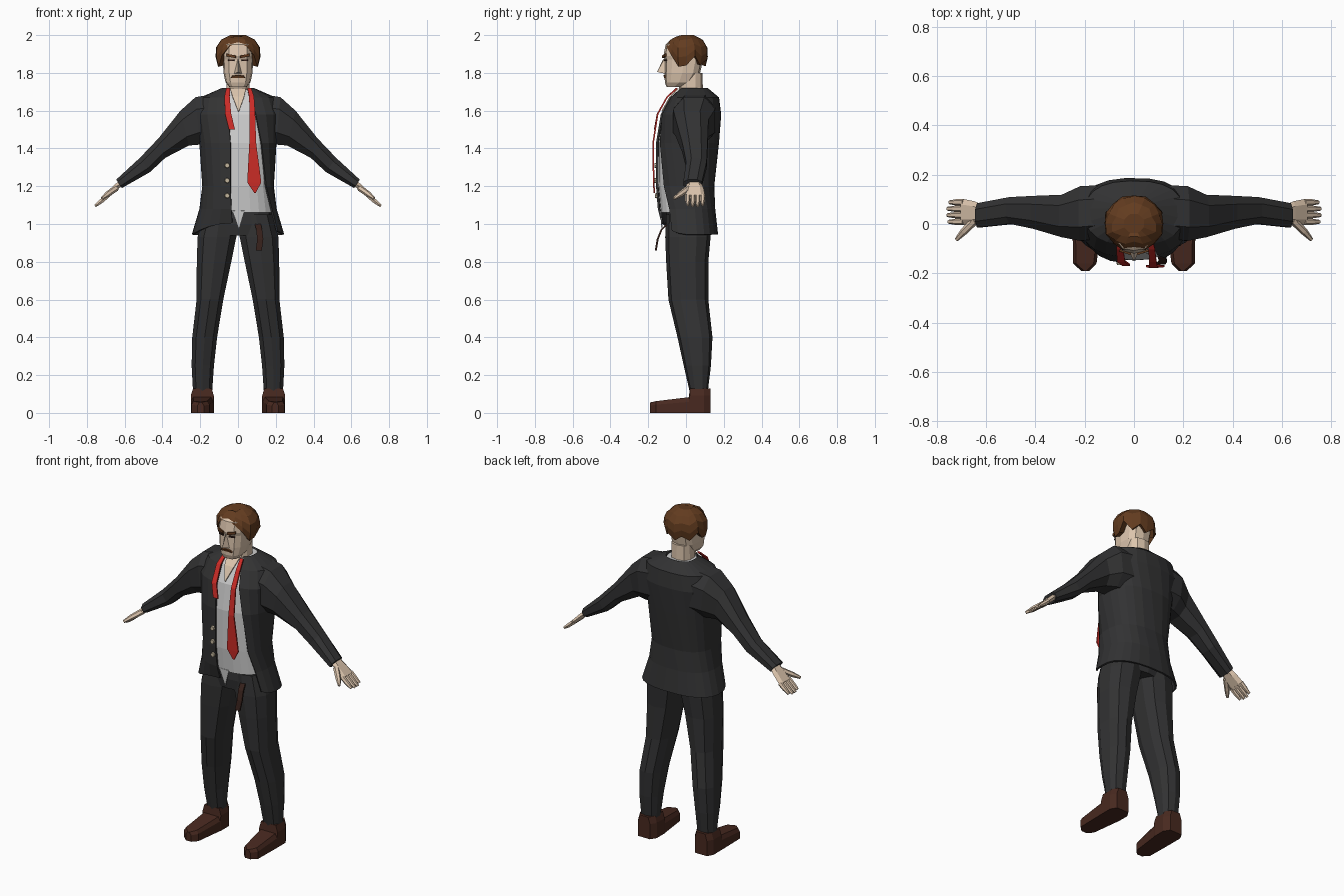
import bpy, bmesh, math
from mathutils import Vector

if "Cube" in bpy.data.objects:
    bpy.data.objects.remove(bpy.data.objects["Cube"])


def material(name, rgb):
    m = bpy.data.materials.new(name)
    m.diffuse_color = (*rgb, 1)
    m.use_nodes = True
    m.node_tree.nodes["Principled BSDF"].inputs["Base Color"].default_value = m.diffuse_color
    return m


SUIT = material("charcoal cloth", (0.032, 0.032, 0.033))
SHIRT = material("pale grey cloth", (0.62, 0.62, 0.62))
SKIN = material("skin", (0.72, 0.56, 0.42))
HAIR = material("brown hair", (0.125, 0.045, 0.014))
SHOE = material("shoe leather", (0.065, 0.022, 0.014))
RED = material("red silk", (0.6, 0.025, 0.02))
BELT = material("dark brown", (0.035, 0.014, 0.01))
BUTTON = material("button cream", (0.55, 0.47, 0.34))


def make(name, verts, faces, mat, mirror=False, closed=True, thick=0):
    me = bpy.data.meshes.new(name)
    me.from_pydata([tuple(v) for v in verts], [], faces)
    if closed:
        bm = bmesh.new()
        bm.from_mesh(me)
        bmesh.ops.recalc_face_normals(bm, faces=bm.faces)
        bm.to_mesh(me)
        bm.free()
    me.materials.append(mat)
    ob = bpy.data.objects.new(name, me)
    bpy.context.collection.objects.link(ob)
    if mirror:
        ob.modifiers.new("Mirror", "MIRROR").use_mirror_merge = False
    if thick:
        s = ob.modifiers.new("Solidify", "SOLIDIFY")
        s.thickness, s.offset = thick, -1
    return ob


def loft(name, rings, mat, wrap=True, **kw):
    """Skin a list of equal-length rings; wrapped lofts get end caps."""
    n = len(rings[0])
    verts = [p for r in rings for p in r]
    faces = []
    for k in range(len(rings) - 1):
        for i in range(n if wrap else n - 1):
            j = (i + 1) % n
            faces.append((k * n + i, k * n + j, (k + 1) * n + j, (k + 1) * n + i))
    if wrap:
        faces += [tuple(range(n)), tuple(range(len(verts) - n, len(verts)))]
    return make(name, verts, faces, mat, closed=wrap, **kw)


def spow(v, p):
    return math.copysign(abs(v) ** p, v)


def oval(z, cx, w, yf, yb, n=12, p=0.8):
    cy, d = (yf + yb) / 2, (yb - yf) / 2
    return [(cx + w * spow(math.sin(a), p), cy - d * spow(math.cos(a), p), z)
            for a in (2 * math.pi * i / n for i in range(n))]


def limb(name, sections, mat, n=8, p=0.8):
    """Mirrored limb; each section is top (x,z), bottom (x,z), y range."""
    rings = []
    for (tx, tz), (bx, bz), y0, y1 in sections:
        ring = []
        for i in range(n):
            a = 2 * math.pi * (i + 0.5) / n
            u = 0.5 + 0.5 * spow(math.cos(a), p) * 1.06
            y = (y0 + y1) / 2 + (y1 - y0) / 2 * spow(math.sin(a), p) * 1.05
            ring.append((bx + (tx - bx) * u, y, bz + (tz - bz) * u))
        rings.append(ring)
    return loft(name, rings, mat, mirror=True)


def tube(name, points, mat, n=6, mirror=True):
    """Tapered tube; points are (x, y, z, radius)."""
    rings = []
    d = (Vector(points[-1][:3]) - Vector(points[0][:3])).normalized()
    u = d.cross(Vector((0, 0, 1))).normalized()
    v = d.cross(u)
    for x, y, z, r in points:
        rings.append([Vector((x, y, z)) + r * (u * math.cos(a) + v * math.sin(a))
                      for a in (2 * math.pi * i / n for i in range(n))])
    return loft(name, rings, mat, mirror=mirror)


# Torso profile: z, half width, front y, back y, opening left x, opening right x
TORSO = [(0.945, .245, -.13, .17, -.03, .21), (1.08, .205, -.15, .155, -.035, .18),
         (1.2, .19, -.16, .15, -.04, .15), (1.43, .205, -.16, .175, -.04, .125),
         (1.58, .225, -.135, .187, -.05, .095), (1.67, .2, -.085, .175, -.055, .075),
         (1.72, .085, -.035, .115, -.05, .055)]


def torso(z):
    for a, b in zip(TORSO, TORSO[1:]):
        if z <= b[0]:
            t = (z - a[0]) / (b[0] - a[0])
            return [p + (q - p) * t for p, q in zip(a, b)]
    return list(TORSO[-1])


def front_y(x, z):
    _, w, yf, yb, _, _ = torso(z)
    s = min(1, abs(x) / w) ** 1.25
    return (yf + yb) / 2 - (yb - yf) / 2 * math.sqrt(1 - s * s) ** 0.8


# Open jacket body
rings = []
for k, (z, w, yf, yb, xl, xr) in enumerate(TORSO):
    a0 = math.asin((xr / w) ** 1.25)
    a1 = 2 * math.pi - math.asin((-xl / w) ** 1.25)
    ring = []
    for i in range(21):
        a = a0 + (a1 - a0) * i / 20
        lift = 0.06 * max(0, math.cos(a)) ** 2 if k == 0 else 0
        ring.append((w * spow(math.sin(a), .8),
                     (yf + yb) / 2 - (yb - yf) / 2 * spow(math.cos(a), .8), z + lift))
    rings.append(ring)
loft("jacket_body", rings, SUIT, wrap=False, thick=0.01)

# Sleeves
limb("sleeve", [((.12, 1.69), (.12, 1.42), -.06, .16), ((.225, 1.672), (.2, 1.42), -.07, .155),
                ((.305, 1.6), (.26, 1.415), -.055, .12), ((.42, 1.455), (.385, 1.35), -.02, .115),
                ((.52, 1.35), (.465, 1.275), 0, .11), ((.645, 1.235), (.615, 1.19), -.015, .085)], SUIT)

# Shirt and its small tail
rings = []
for z in (1.06, 1.2, 1.43, 1.58, 1.67, 1.712):
    _, w, yf, yb, _, _ = torso(z)
    c, d = (yf + yb) / 2, (yb - yf) / 2 * .92
    rings.append(oval(z, 0, w * .92, c - d, c + d, 24))
loft("shirt", rings, SHIRT)
make("shirt_tail", [(-.03, -.137, 1.07), (.005, -.13, .97), (.035, -.137, 1.07)],
     [(0, 1, 2)], SHIRT, closed=False, thick=0.006)


def strip(name, pts, mat, lift, thick=0.008):
    """Band lying on the chest; points are (x, z, half width)."""
    verts = [(x + s * h, front_y(x, z) - lift, z) for x, z, h in pts for s in (-1, 1)]
    faces = [(2 * i + 2, 2 * i + 3, 2 * i + 1, 2 * i) for i in range(len(pts) - 1)]
    for i, f in enumerate(faces):
        faces[i] = f[::-1]
    return make(name, verts, faces, mat, closed=False, thick=thick)


# Bare neckline, loose tie ends
strip("open_neckline", [(0, 1.715, .042), (.002, 1.67, .03), (.003, 1.595, .002)], SKIN, -.002, .006)
strip("tie_short_end", [(-.052, 1.715, .01), (-.058, 1.67, .014), (-.052, 1.58, .016),
                        (-.032, 1.5, .016)], RED, .014)
strip("tie_long_end", [(.06, 1.715, .01), (.072, 1.67, .013), (.076, 1.58, .015), (.078, 1.43, .018),
                       (.083, 1.3, .03), (.086, 1.22, .037), (.09, 1.165, .004)], RED, .016)

# Jacket buttons
for i, z in enumerate((1.31, 1.23, 1.15)):
    y = front_y(-.057, z)
    tube(f"button_{i + 1}", [(-.057, y + .004, z, .015), (-.057, y - .01, z, .012)],
         BUTTON, 8, mirror=False)

# Trousers: seat plus two legs
loft("trouser_seat", [oval(.94, 0, .17, -.1, .12), oval(1.0, 0, .195, -.108, .128),
                      oval(1.1, 0, .175, -.1, .12)], SUIT)
LEG = [(.11, .135, .24, .02, .115), (.25, .125, .248, -.012, .132), (.4, .108, .245, -.045, .14),
       (.6, .075, .222, -.093, .118), (.8, .032, .222, -.105, .118), (.93, .005, .218, -.11, .13),
       (1.05, .005, .185, -.105, .125)]
loft("trouser_leg", [oval(z, (a + b) / 2, (b - a) / 2, f, k, 10) for z, a, b, f, k in LEG],
     SUIT, mirror=True)

# Hanging belt end
belt = [(.105, -.105, 1.0), (.112, -.135, .97), (.118, -.155, .92), (.11, -.165, .86)]
loft("belt_end", [[(x - .016, y, z), (x + .016, y, z), (x + .016, y + .01, z), (x - .016, y + .01, z)]
                  for x, y, z in belt], BELT)

# Shoes: sections along y
SOLE = [(-.19, .18, .215, .055), (-.16, .152, .247, .062), (.015, .13, .25, .083),
        (.02, .128, .25, .13), (.095, .128, .25, .13), (.13, .15, .23, .13)]
loft("shoe", [[(a, y, 0), (b, y, 0), (b, y, h * .7), (b - .012, y, h), (a + .012, y, h), (a, y, h * .7)]
              for y, a, b, h in SOLE], SHOE, mirror=True)

# Hands
limb("palm", [((.62, 1.24), (.605, 1.21), .01, .075), ((.655, 1.207), (.64, 1.178), 0, .09),
              ((.705, 1.155), (.692, 1.133), -.002, .1)], SKIN, 6)
for i, (y, reach) in enumerate(((.009, .92), (.036, 1), (.062, 1), (.088, .88))):
    tube(f"finger_{i + 1}", [(.69, y, 1.15, .014), (.69 + .035 * reach, y, 1.15 - .03 * reach, .013),
                             (.69 + .067 * reach, y, 1.15 - .055 * reach, .008)], SKIN)
tube("thumb", [(.645, .015, 1.19, .017), (.69, -.03, 1.158, .015), (.72, -.063, 1.135, .008)], SKIN)

# Neck and head
loft("neck", [oval(1.62, 0, .065, -.04, .09, 10), oval(1.8, 0, .062, -.035, .088, 10)], SKIN)
HEAD = [(1.725, .045, -.103, -.02), (1.75, .066, -.112, .04), (1.8, .077, -.114, .075),
        (1.87, .08, -.112, .09), (1.89, .08, -.12, .09), (1.95, .077, -.108, .09), (1.982, .05, -.07, .06)]
loft("head", [oval(z, 0, w, f, b, 12, .72) for z, w, f, b in HEAD], SKIN)
make("nose", [(0, -.108, 1.885), (-.021, -.108, 1.795), (.021, -.108, 1.795), (0, -.153, 1.805),
              (0, -.125, 1.865)], [(0, 1, 3, 4), (0, 4, 3, 2), (1, 2, 3), (0, 2, 1)], SKIN)


def plate(name, corners, mat, mirror=False):
    """Thin front plate; corners are (x, y, z)."""
    make(name, corners, [tuple(range(len(corners)))], mat, mirror, closed=False, thick=0.009)


# Brows, eyes and mouth
plate("eyebrow", [(.014, -.126, 1.878), (.06, -.112, 1.888), (.06, -.111, 1.902), (.014, -.126, 1.892)], HAIR, True)
plate("eye", [(.02, -.117, 1.862), (.052, -.108, 1.862), (.052, -.108, 1.87), (.02, -.117, 1.87)], BELT, True)
plate("mouth", [(-.038, -.115, 1.772), (.038, -.115, 1.772), (.03, -.118, 1.783), (0, -.12, 1.787),
                (-.03, -.118, 1.783)], HAIR)

# Hair: dome with a jagged hairline, from the forehead round to the nape
HALF = [1.955, 1.94, 1.895, 1.832, 1.84, 1.89, 1.84, 1.87, 1.835]
LINE = HALF + HALF[-2:0:-1]
DOME = [(1.82, .86), (1.89, 1.0), (1.94, .96), (1.975, .76), (2.0, .34)]


def dome(z):
    for (a, r), (b, s) in zip(DOME, DOME[1:]):
        if z <= b:
            return r + (s - r) * (z - a) / (b - a)
    return DOME[-1][1]


rings = []
for t in (-1, 0, .3, .6, .85, 1):
    ring = []
    for i, h in enumerate(LINE):
        a = 2 * math.pi * i / len(LINE)
        z = h + (2.0 - h) * max(t, 0)
        r = dome(z) * (1.03 if i % 2 else .98)
        if t < 0:
            r, z = .55, h + .012
        if t == 1 and i in (0, 1, 15):
            z -= .012
        ring.append((.122 * r * math.sin(a), .002 - .117 * r * math.cos(a), z))
    rings.append(ring)
loft("hair", rings, HAIR)
